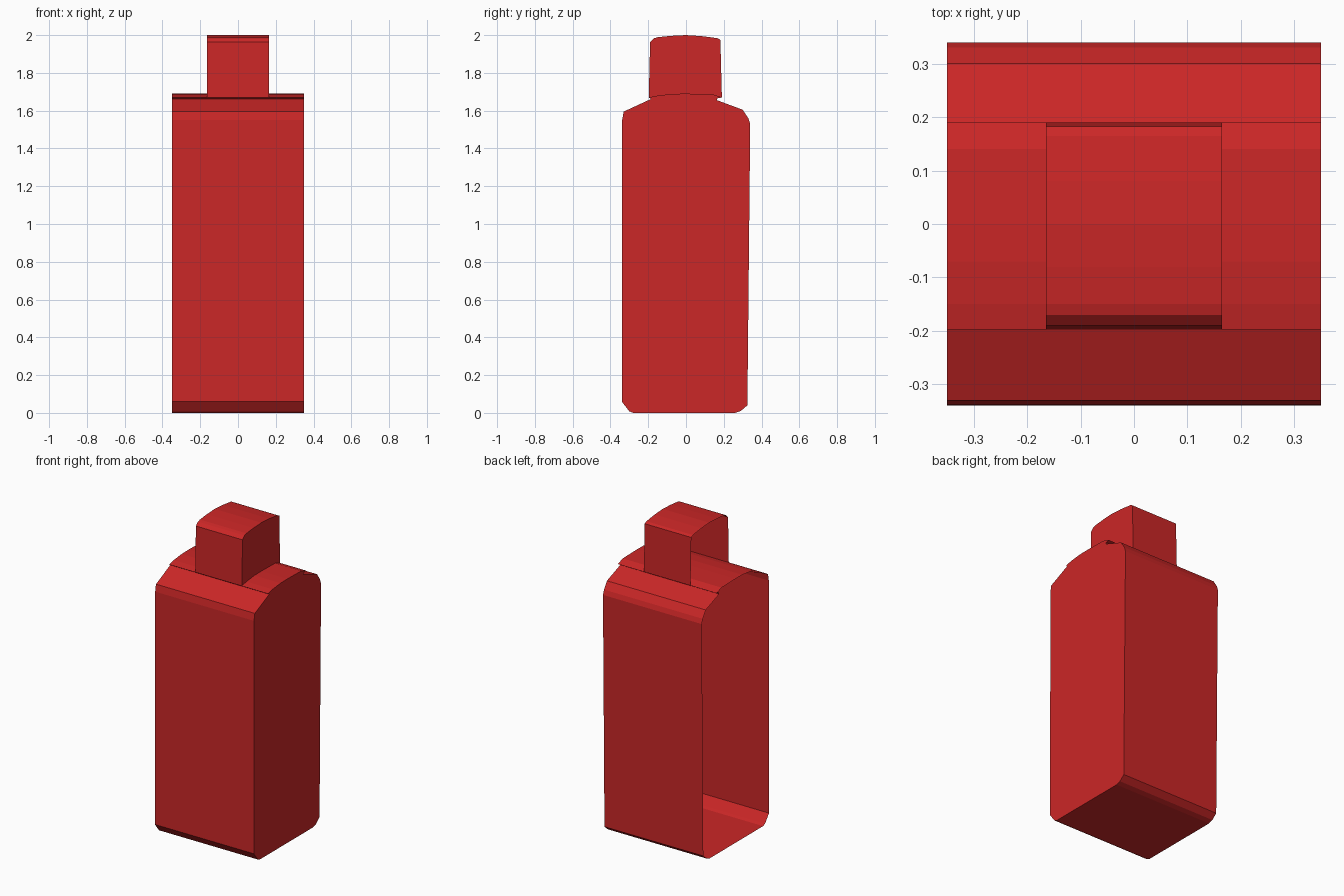
import bpy, bmesh

if "Cube" in bpy.data.objects:
    bpy.data.objects.remove(bpy.data.objects["Cube"])

red = bpy.data.materials.new("red_plastic")
red.diffuse_color = (0.6, 0.02, 0.02, 1)
red.use_nodes = True
red.node_tree.nodes["Principled BSDF"].inputs["Base Color"].default_value = red.diffuse_color


def shell(name, profile, half_width):
    """Sweep a closed (y, z) profile along x; right end closed, left end open."""
    bm = bmesh.new()
    left = [bm.verts.new((-half_width, y, z)) for y, z in profile]
    right = [bm.verts.new((half_width, y, z)) for y, z in profile]
    n = len(profile)
    for i in range(n):
        j = (i + 1) % n
        bm.faces.new((left[j], left[i], right[i], right[j]))
    bm.faces.new(right)
    bm.normal_update()
    mesh = bpy.data.meshes.new(name)
    bm.to_mesh(mesh)
    bm.free()
    mesh.materials.append(red)
    obj = bpy.data.objects.new(name, mesh)
    bpy.context.collection.objects.link(obj)
    return obj


# Bottle body: chamfered base, sloped shoulders, thin arched neck ledge
shell("bottle_body", [
    (-0.30, 0.008), (-0.28, 0.0), (0.26, 0.0), (0.29, 0.01), (0.325, 0.04),
    (0.34, 1.53), (0.33, 1.56), (0.30, 1.605), (0.165, 1.655), (0.165, 1.665),
    (0.19, 1.67), (0.14, 1.687), (0.0, 1.69), (-0.07, 1.689), (-0.15, 1.68),
    (-0.197, 1.67), (-0.185, 1.662), (-0.33, 1.595), (-0.338, 1.55),
    (-0.34, 0.06),
], 0.35)

# Cap: slightly tapered with a domed top
shell("bottle_cap", [
    (-0.197, 1.67), (0.19, 1.67), (0.182, 1.975), (0.165, 1.984), (0.08, 1.995),
    (0.0, 2.0), (-0.08, 1.996), (-0.15, 1.989), (-0.17, 1.983), (-0.19, 1.963),
], 0.165)
